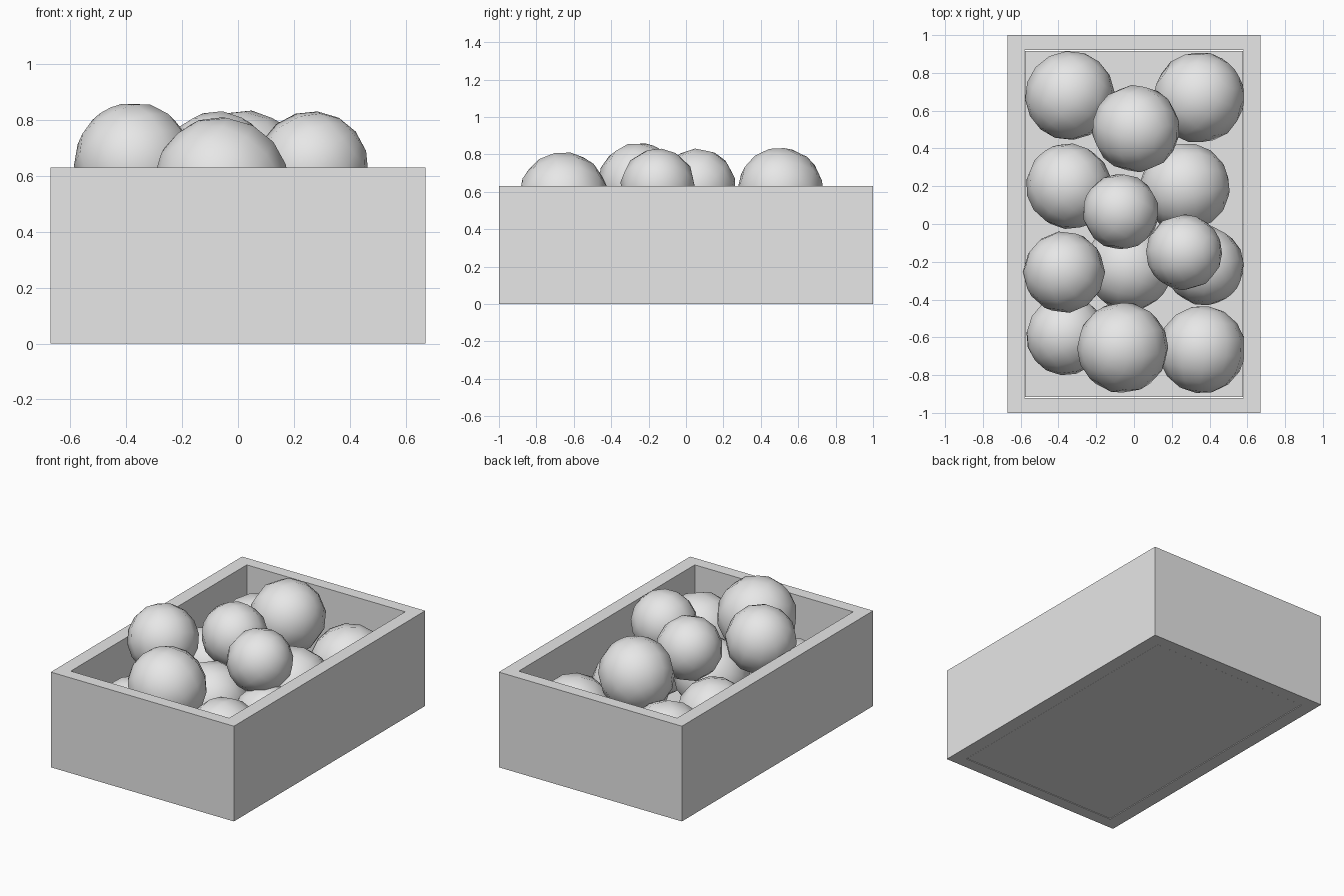
import bpy, math, random
from mathutils import Euler

random.seed(4)
cube = bpy.data.objects.get("Cube")
if cube:
    bpy.data.objects.remove(cube, do_unlink=True)

grey = bpy.data.materials.new("plain_grey")
grey.use_nodes = True
colour = (0.8, 0.8, 0.8, 1)
grey.diffuse_color = colour
grey.node_tree.nodes["Principled BSDF"].inputs["Base Color"].default_value = colour

HALF_X, HALF_Y, HEIGHT = 0.67, 1.0, 0.63
IN_X, IN_Y = 0.58, 0.92          # inner faces of the walls
FLOOR = 0.09


def board(name, x0, x1, y0, y1, z0, z1):
    bpy.ops.mesh.primitive_cube_add(
        size=1, location=((x0 + x1) / 2, (y0 + y1) / 2, (z0 + z1) / 2))
    ob = bpy.context.object
    ob.name = name
    ob.scale = (x1 - x0, y1 - y0, z1 - z0)
    bpy.ops.object.transform_apply(location=False, rotation=False, scale=True)
    ob.data.materials.append(grey)


def ball(name, x, y, z, r):
    bpy.ops.mesh.primitive_uv_sphere_add(segments=12, ring_count=8, radius=r * 1.01,
                                         location=(x, y, z))
    ob = bpy.context.object
    ob.name = name
    ob.rotation_euler = Euler([random.uniform(-math.pi, math.pi) for _ in range(3)])
    bpy.ops.object.shade_smooth()
    ob.data.materials.append(grey)


# Open crate: end boards, side boards between them, floor panel
board("front_board", -HALF_X, HALF_X, -HALF_Y, -IN_Y, 0, HEIGHT)
board("back_board", -HALF_X, HALF_X, IN_Y, HALF_Y, 0, HEIGHT)
board("right_board", -HALF_X, -IN_X, -IN_Y, IN_Y, 0, HEIGHT)
board("left_board", IN_X, HALF_X, -IN_Y, IN_Y, 0, HEIGHT)
board("floor_panel", -IN_X + 0.003, IN_X - 0.003, -IN_Y + 0.003, IN_Y - 0.003, 0.002, FLOOR)

# Lower layer of balls resting on the floor
lower = [(-0.34, 0.68, 0.34, 0.235), (0.345, 0.67, 0.32, 0.24),
         (-0.345, 0.20, 0.32, 0.225), (0.27, 0.195, 0.34, 0.235),
         (-0.03, -0.23, 0.33, 0.23), (0.37, -0.22, 0.31, 0.21),
         (-0.36, -0.59, 0.30, 0.21), (0.36, -0.665, 0.36, 0.23)]
# Upper layer heaped above the rim
upper = [(0.01, 0.505, 0.605, 0.23), (-0.07, 0.065, 0.63, 0.2),
         (-0.37, -0.255, 0.645, 0.215), (0.265, -0.15, 0.63, 0.2),
         (-0.06, -0.655, 0.57, 0.24)]
for layer, balls in (("lower", lower), ("upper", upper)):
    for i, spec in enumerate(balls):
        ball(f"{layer}_ball_{i + 1}", *spec)
